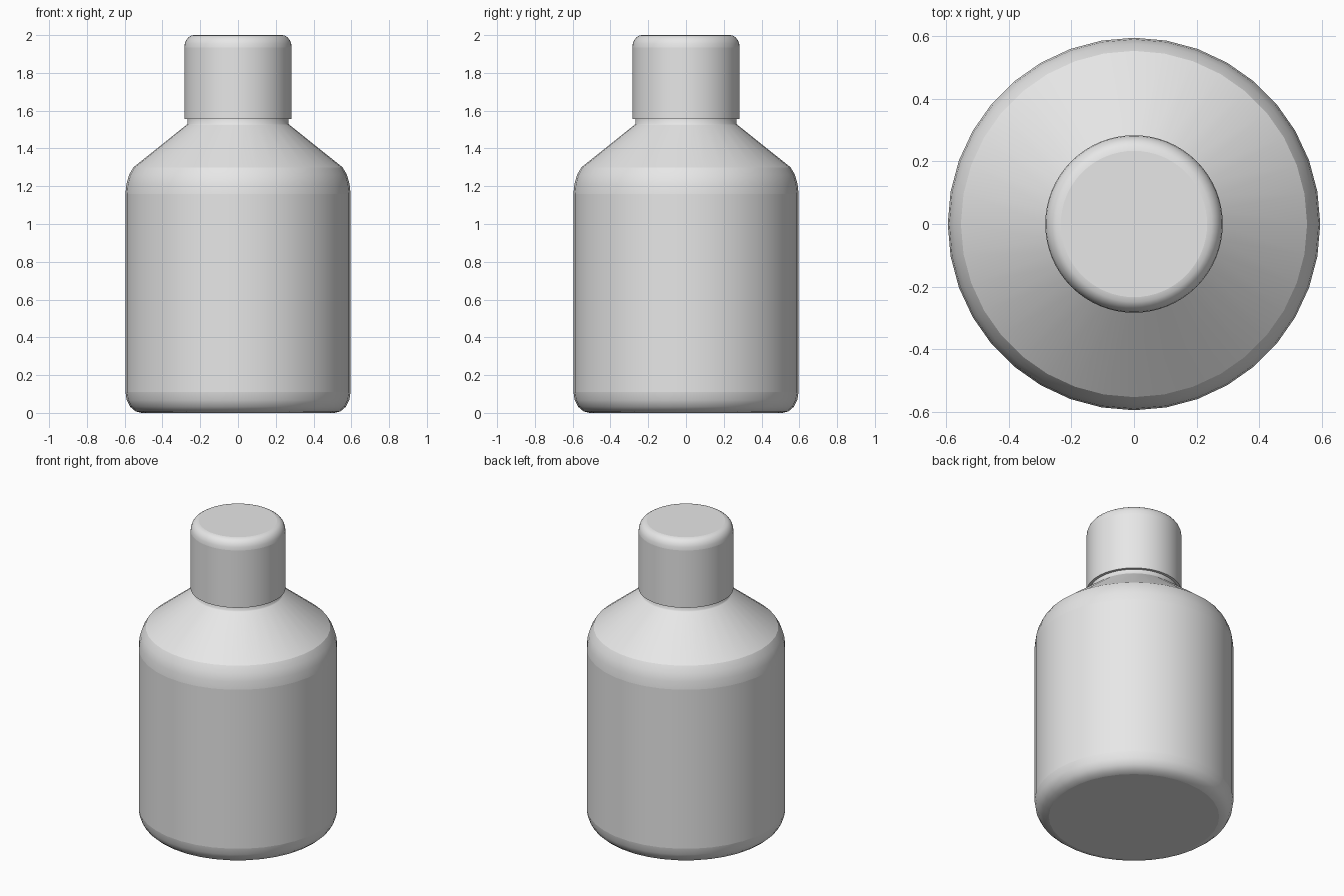
import bpy, bmesh, math

if "Cube" in bpy.data.objects:
    bpy.data.objects.remove(bpy.data.objects["Cube"])

grey = bpy.data.materials.new("light_grey")
grey.diffuse_color = (0.8, 0.8, 0.8, 1)
grey.use_nodes = True
grey.node_tree.nodes["Principled BSDF"].inputs["Base Color"].default_value = grey.diffuse_color


def arc(cr, cz, rr, rz, a0, a1, n):
    """Elliptical corner points (radius, height) from angle a0 to a1."""
    pts = []
    for i in range(n + 1):
        a = math.radians(a0 + (a1 - a0) * i / n)
        pts.append((cr + rr * math.cos(a), cz + rz * math.sin(a)))
    return pts


def lathe(name, profile, sides, sharp):
    """Spin a closed-end profile round z; rings whose index is in sharp stay crisp."""
    bm = bmesh.new()
    rings = []
    for r, z in profile:
        rings.append([bm.verts.new((r * math.cos(2 * math.pi * i / sides),
                                    r * math.sin(2 * math.pi * i / sides), z))
                      for i in range(sides)])
    for lo, hi in zip(rings, rings[1:]):
        for i in range(sides):
            j = (i + 1) % sides
            bm.faces.new((lo[i], lo[j], hi[j], hi[i]))
    bm.faces.new(rings[0][::-1])
    bm.faces.new(rings[-1])
    for f in bm.faces:
        f.smooth = True
    for k in sharp:
        ring = rings[k]
        for i in range(sides):
            bm.edges.get((ring[i], ring[(i + 1) % sides])).smooth = False
    me = bpy.data.meshes.new(name)
    bm.to_mesh(me)
    bm.free()
    me.materials.append(grey)
    ob = bpy.data.objects.new(name, me)
    bpy.context.collection.objects.link(ob)
    return ob


# Bottle body: rounded base, straight wall, rounded shoulder, cone, neck
base = arc(0.51, 0.11, 0.086, 0.11, -90, 0, 4)
shoulder = [(0.596, 1.16), (0.591, 1.21), (0.577, 1.26), (0.554, 1.30)]
neck = [(0.272, 1.525), (0.267, 1.53), (0.267, 1.565)]
lathe("bottle_body", base + shoulder + neck, 36, [0, 4, 5, 8, 9, 11])

# Cap with rounded top edge
cap = [(0.284, 1.556)] + arc(0.234, 1.935, 0.05, 0.065, 0, 90, 5)
lathe("cap", cap, 64, [0, 1, 6])
